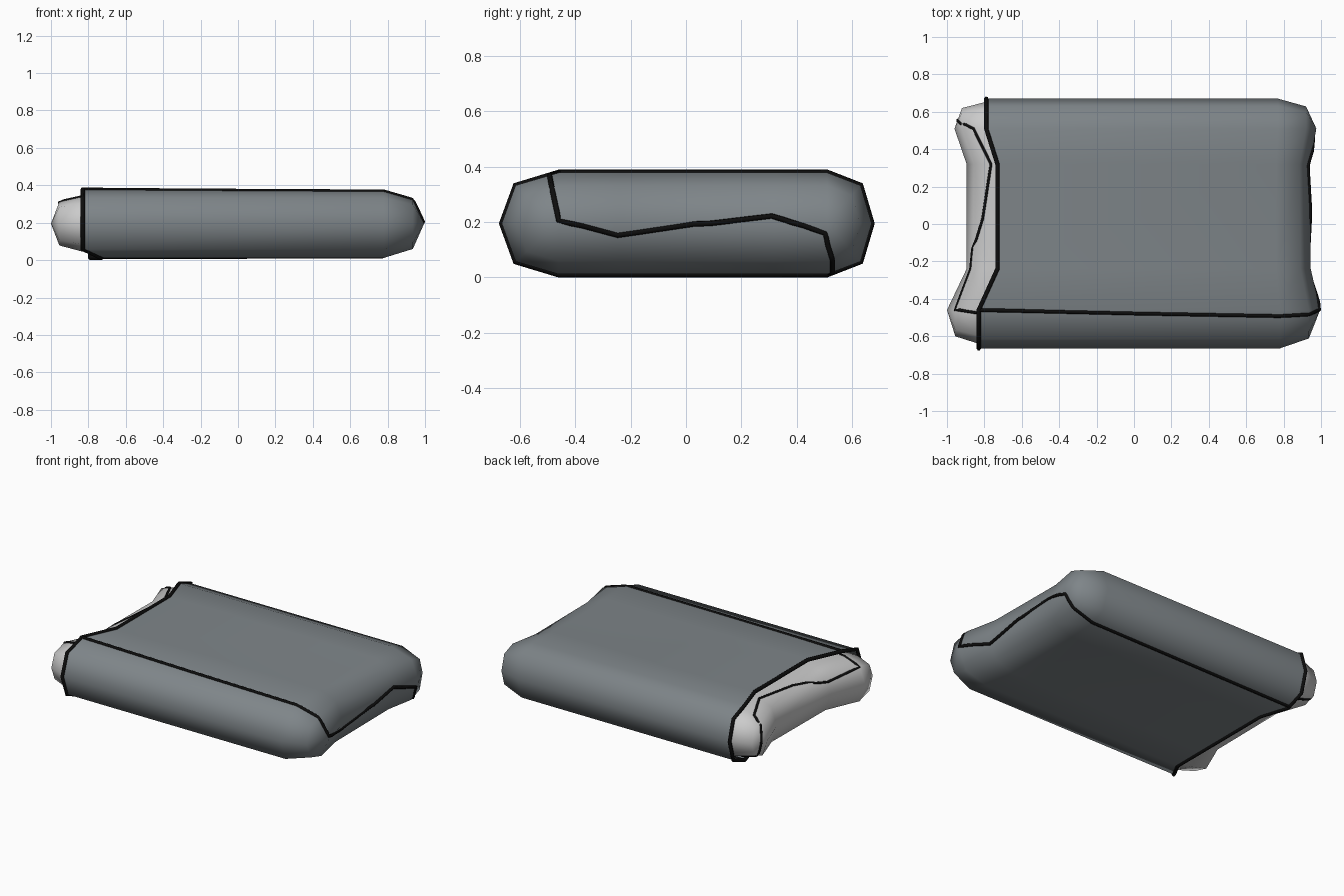
import bpy, bmesh
from mathutils import Vector
from mathutils.bvhtree import BVHTree

if "Cube" in bpy.data.objects:
    bpy.data.objects.remove(bpy.data.objects["Cube"])

COLS = (-0.46, -0.24, 0.32, 0.51)      # y columns across the flat faces
MID = 0.195                            # height of the side bulge


def material(name, col):
    m = bpy.data.materials.new(name)
    m.diffuse_color = (*col, 1)
    m.use_nodes = True
    m.node_tree.nodes["Principled BSDF"].inputs["Base Color"].default_value = m.diffuse_color
    return m


slate = material("slate_fabric", (0.21, 0.235, 0.25))
black = material("black_piping", (0.004, 0.004, 0.004))


def ring(k, h, grow, top, bottom=None):
    """Rounded cross-section; k shrinks it towards the end line."""
    bottom = bottom or top
    h *= k
    pts = [(top[i], COLS[i], h) for i in range(4)]
    pts += [(top[3], COLS[3] + 0.12 * k * grow, h * 0.75),
            (top[3], COLS[3] + 0.16 * k * grow, 0),
            (top[3], COLS[3] + 0.12 * k * grow, -h * 0.75)]
    pts += [(bottom[i], COLS[i], -h) for i in (3, 2, 1, 0)]
    pts += [(top[0], COLS[0] - 0.155 * k * grow, -h * 0.75),
            (top[0], COLS[0] - 0.205 * k * grow, 0),
            (top[0], COLS[0] - 0.155 * k * grow, h * 0.75)]
    return [Vector((x, y, MID + z)) for x, y, z in pts]


def loft(name, rings, mat=None):
    bm = bmesh.new()
    loops = [[bm.verts.new(p) for p in r] for r in rings]
    n = len(loops[0])
    for a, b in zip(loops, loops[1:]):
        for i in range(n):
            bm.faces.new((a[i], a[(i + 1) % n], b[(i + 1) % n], b[i]))
    bmesh.ops.remove_doubles(bm, verts=bm.verts[:], dist=1e-4)
    # pair up the quads left double-sided on the closed end line
    bmesh.ops.recalc_face_normals(bm, faces=bm.faces[:])
    for f in bm.faces:
        f.smooth = True
    tree = BVHTree.FromBMesh(bm)
    me = bpy.data.meshes.new(name)
    bm.to_mesh(me)
    bm.free()
    ob = bpy.data.objects.new(name, me)
    bpy.context.collection.objects.link(ob)
    if mat:
        me.materials.append(mat)
    return tree


def piping(name, pts, tree=None, cyclic=False, r=0.01):
    """Round cord through the points, laid onto a surface if given."""
    pts = [Vector(p) for p in pts]
    if tree:
        fine = [a.lerp(b, t / 5) for a, b in zip(pts, pts[1:]) for t in range(5)]
        pts = [tree.find_nearest(p)[0] for p in fine + [pts[-1]]]
    cu = bpy.data.curves.new(name, 'CURVE')
    cu.dimensions = '3D'
    cu.bevel_depth = r
    cu.bevel_resolution = 1
    cu.use_fill_caps = True
    sp = cu.splines.new('POLY')
    sp.points.add(len(pts) - 1)
    for q, p in zip(sp.points, pts):
        q.co = (*p, 1)
    sp.use_cyclic_u = cyclic
    cu.materials.append(black)
    ob = bpy.data.objects.new(name, cu)
    bpy.context.collection.objects.link(ob)


# Pillow case, open at the left end
opening = ring(1, 0.183, 1, (-0.83, -0.73, -0.73, -0.79), (-0.73, -0.73, -0.73, -0.79))
case = loft("pillow_case", [
    opening,
    ring(1, 0.183, 1, (0.78, 0.76, 0.76, 0.77)),
    ring(0.74, 0.183, 1, (0.935, 0.89, 0.885, 0.92)),
    ring(0, 0.183, 1, (0.995, 0.945, 0.94, 0.975))], slate)

# Inner pillow showing through the opening
pillow = loft("inner_pillow", [
    ring(1, 0.15, 0.88, (-0.55,) * 4),
    ring(1, 0.15, 0.88, (-0.83, -0.78, -0.76, -0.80)),
    ring(0.78, 0.15, 0.88, (-0.955, -0.86, -0.855, -0.92)),
    ring(0, 0.15, 0.88, (-1.0, -0.895, -0.895, -0.96))])

# Piping round the opening and along the seams
piping("opening_piping", opening, cyclic=True, r=0.012)
piping("case_seam", [
    (-0.83, -0.46, 0.38), (0, -0.48, 0.38), (0.77, -0.495, 0.38),
    (0.93, -0.485, 0.33), (1.0, -0.46, 0.21), (0.96, -0.24, 0.14),
    (0.95, 0.03, 0.19), (0.95, 0.31, 0.23), (0.97, 0.50, 0.155),
    (0.92, 0.53, 0.06), (0.77, 0.53, 0.012), (-0.79, 0.52, 0.012)], case)
piping("pillow_seam", [
    (-0.80, -0.48, 0.345), (-0.965, -0.455, 0.31), (-0.88, -0.24, 0.27),
    (-0.81, 0.03, 0.335), (-0.765, 0.32, 0.345), (-0.86, 0.51, 0.335),
    (-0.945, 0.55, 0.25), (-0.95, 0.56, 0.17), (-0.90, 0.56, 0.08),
    (-0.80, 0.56, 0.05)], pillow, r=0.008)
